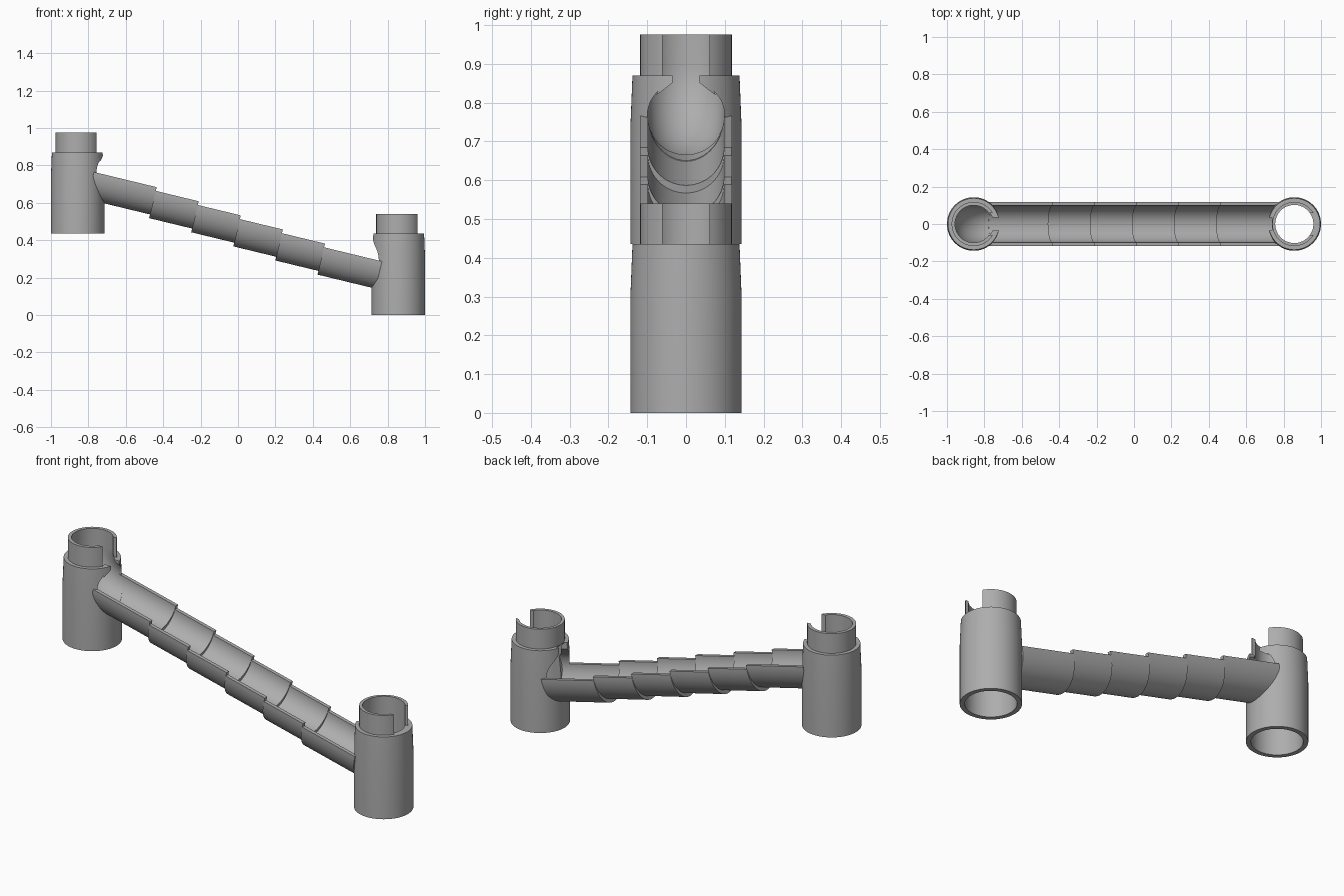
import bpy, bmesh, math
from mathutils import Vector

old = bpy.data.objects.get("Cube")
if old:
    bpy.data.objects.remove(old, do_unlink=True)

grey = bpy.data.materials.new("plain_grey")
grey.use_nodes = True
colour = (0.42, 0.42, 0.42, 1)
grey.diffuse_color = colour
grey.node_tree.nodes["Principled BSDF"].inputs["Base Color"].default_value = colour

SLOPE = math.atan(0.242)
ALONG = Vector((math.cos(SLOPE), 0, -math.sin(SLOPE)))
NORMAL = Vector((math.sin(SLOPE), 0, math.cos(SLOPE)))
SIDE = Vector((0, 1, 0))
TOWER_X = 0.857
STEP = 0.021
SEGS = 72


def loft(name, rings):
    """Closed solid through a list of equal-length rings."""
    bm = bmesh.new()
    loops = [[bm.verts.new(p) for p in ring] for ring in rings]
    n = len(loops[0])
    for a, b in zip(loops, loops[1:]):
        for i in range(n):
            j = (i + 1) % n
            bm.faces.new((a[i], a[j], b[j], b[i]))
    bm.faces.new(loops[0])
    bm.faces.new(loops[-1][::-1])
    bmesh.ops.recalc_face_normals(bm, faces=bm.faces)
    mesh = bpy.data.meshes.new(name)
    bm.to_mesh(mesh)
    bm.free()
    mesh.materials.append(grey)
    ob = bpy.data.objects.new(name, mesh)
    bpy.context.collection.objects.link(ob)
    return ob


def circle(centre, radius, u, v):
    angles = [2 * math.pi * i / SEGS for i in range(SEGS)]
    return [centre + radius * (math.cos(a) * u + math.sin(a) * v) for a in angles]


def turned(name, x, profile):
    """Solid of revolution about a vertical axis from (radius, z) pairs."""
    return loft(name, [circle(Vector((x, 0, z)), r, Vector((1, 0, 0)), SIDE)
                       for r, z in profile])


def box(name, x0, x1, half, z0, z1):
    return loft(name, [[Vector((x, y, z)) for x, y in
                        ((x0, -half), (x1, -half), (x1, half), (x0, half))]
                       for z in (z0, z1)])


def rim_point(x, step):
    return Vector((x, 0, 0.765 - 0.242 * (x + 0.77) - STEP * step))


def sloped(name, profile, start, end):
    """Extrude a cross-section between two points along the ramp slope."""
    return loft(name, [[p + SIDE * y + NORMAL * v for y, v in profile]
                       for p in (start, end)])


def arc(width, depth, a0, a1, n=36):
    return [(width * math.cos(a), depth * math.sin(a)) for a in
            (math.radians(a0 + (a1 - a0) * i / n) for i in range(n + 1))]


def teardrop(neck, top):
    return arc(0.098, 0.098, -215, 35) + [(0.035, neck), (0.035, top),
                                          (-0.035, top), (-0.035, neck)]


def smooth(ob):
    bpy.ops.object.select_all(action="DESELECT")
    ob.select_set(True)
    bpy.context.view_layer.objects.active = ob
    bpy.ops.object.shade_smooth_by_angle(angle=math.radians(30))


def cut(ob, cutters):
    for c in cutters:
        c.hide_render = True
        mod = ob.modifiers.new("cut", "BOOLEAN")
        mod.operation, mod.solver, mod.object = "DIFFERENCE", "EXACT", c
    bpy.context.view_layer.update()
    deps = bpy.context.evaluated_depsgraph_get()
    mesh = bpy.data.meshes.new_from_object(ob.evaluated_get(deps))
    ob.modifiers.clear()
    ob.data = mesh
    for c in cutters:
        bpy.data.objects.remove(c, do_unlink=True)
    smooth(ob)


def tower(name, x, base):
    """Tapered column with a narrower collar on top."""
    return turned(name, x, [(r, base + z) for r, z in (
        (0.143, 0), (0.143, 0.31), (0.138, 0.435), (0.118, 0.435), (0.118, 0.54))])


def collar_gap(x, base):
    return box("collar_gap", x, x + 0.2, 0.06, base + 0.435, base + 0.6)


# Upper tower: elbow floor turning into the ramp, hollow socket below
BASE = 0.435
upper = tower("upper_tower", -TOWER_X, BASE)
bend, turn = 0.135, math.pi / 2 - SLOPE
pivot = Vector((bend - TOWER_X, 0, 0.893))
rings = [circle(Vector((-TOWER_X, 0, 1.1)), 0.1, Vector((1, 0, 0)), SIDE)]
for i in range(25):
    a = turn * i / 24
    out = Vector((-math.cos(a), 0, -math.sin(a)))
    rings.append(circle(pivot + out * bend, 0.1, -out, SIDE))
elbow = loft("elbow_cutter", rings)
mouth = sloped("mouth_cutter", teardrop(0.095, 0.15),
               rim_point(-0.765, 0), rim_point(-0.64, 0))
cut(upper, [
    elbow, mouth,
    box("neck_cutter", -TOWER_X, -0.65, 0.035, 0.82, 1.1),
    collar_gap(-TOWER_X, BASE),
    turned("socket_cutter", -TOWER_X, [(0.12, BASE - 0.1), (0.12, BASE + 0.145),
                                       (0.10, BASE + 0.165)]),
])

# Lower tower: open bore from collar to base, entry mouth facing the ramp
lower = tower("lower_tower", TOWER_X, 0)
cut(lower, [
    turned("bore_cutter", TOWER_X, [(0.12, -0.1), (0.12, 0.145),
                                    (0.102, 0.165), (0.102, 0.7)]),
    sloped("mouth_cutter", teardrop(0.1, 0.132),
           rim_point(0.64, 5), rim_point(0.80, 5)),
    box("neck_cutter", 0.65, 0.7385, 0.035, 0.38, 0.46),
    collar_gap(TOWER_X, 0),
])

# Ramp: six trough segments, each one step lower than the last
trough = arc(0.118, 0.15, 180, 360) + arc(0.098, 0.1, 360, 180)
joints = [-0.77] + [-0.435 + 0.225 * i for i in range(5)] + [0.77]
for i, (x0, x1) in enumerate(zip(joints, joints[1:])):
    # Shift along the slope so that neighbours share an end plane
    shift = -STEP * math.sin(SLOPE) * math.cos(SLOPE)
    start = rim_point(x0 + shift * (i > 0), i)
    end = rim_point(x1, i)
    smooth(sloped(f"ramp_segment_{i + 1}", trough, start, end))
